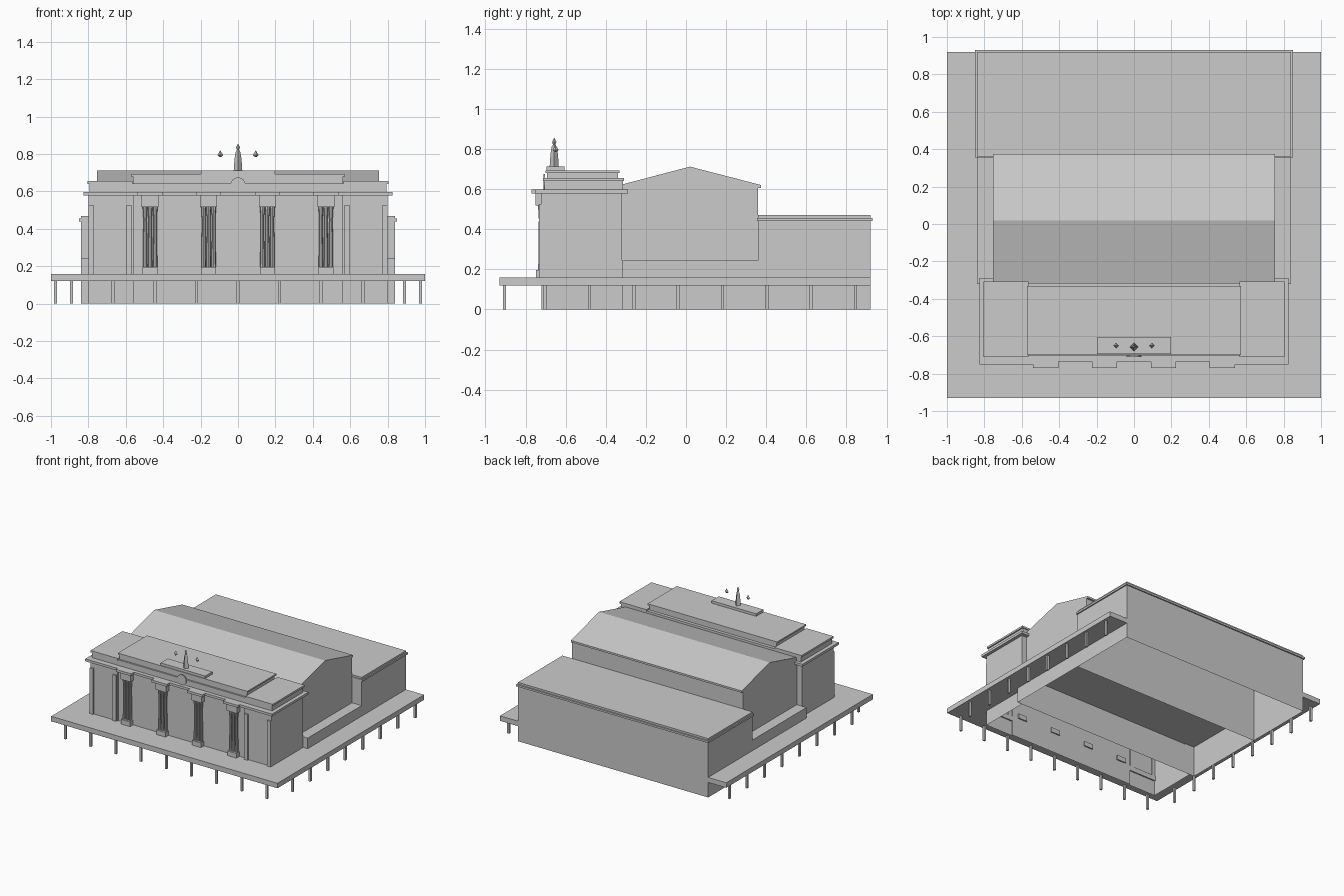
import bpy
import bmesh
import math
from mathutils import Vector

cube = bpy.data.objects.get("Cube")
if cube:
    bpy.data.objects.remove(cube, do_unlink=True)

stone = bpy.data.materials.new("pale_grey_stone")
stone.use_nodes = True
GREY = (0.6, 0.6, 0.6, 1)
stone.diffuse_color = GREY
stone.node_tree.nodes["Principled BSDF"].inputs["Base Color"].default_value = GREY


def finish(name, bm):
    mesh = bpy.data.meshes.new(name)
    bm.to_mesh(mesh)
    bm.free()
    mesh.materials.append(stone)
    obj = bpy.data.objects.new(name, mesh)
    bpy.context.collection.objects.link(obj)
    return obj


def prism(name, points, low, high, axis="z", open_base=False):
    """Extrude an outline along z, or a (y, z) outline along x."""
    bm = bmesh.new()
    place = (lambda a, b: (a, b, low)) if axis == "z" else (lambda a, b: (low, a, b))
    base = bm.faces.new([bm.verts.new(place(a, b)) for a, b in points])
    step = Vector((0, 0, high - low)) if axis == "z" else Vector((high - low, 0, 0))
    grown = bmesh.ops.extrude_face_region(bm, geom=[base], use_keep_orig=True)["geom"]
    bmesh.ops.translate(bm, vec=step, verts=[g for g in grown if isinstance(g, bmesh.types.BMVert)])
    bmesh.ops.recalc_face_normals(bm, faces=bm.faces)
    if open_base:
        bmesh.ops.delete(bm, geom=[base], context="FACES_ONLY")
    return finish(name, bm)


def box(name, x, y, z, open_base=False):
    outline = [(x[0], y[0]), (x[1], y[0]), (x[1], y[1]), (x[0], y[1])]
    return prism(name, outline, z[0], z[1], open_base=open_base)


def block(name, half, y, z, open_base=False):
    return box(name, (-half, half), y, z, open_base)


def mirrored(points):
    return points + [(-x, y) for x, y in reversed(points)]


def turned(name, x, y, profile, sides):
    """Stack of tapered drums, given (radius, height) pairs."""
    bm = bmesh.new()
    for (r0, z0), (r1, z1) in zip(profile, profile[1:]):
        drum = bmesh.ops.create_cone(bm, cap_ends=True, segments=sides,
                                     radius1=r0, radius2=r1, depth=z1 - z0)
        bmesh.ops.translate(bm, vec=(x, y, (z0 + z1) / 2), verts=drum["verts"])
    return finish(name, bm)


# Raised terrace wrapped round three sides, on thin posts
prism("terrace", mirrored([(1, -.93), (1, .92), (.84, .92), (.84, -.32), (.8, -.32), (.8, -.71)][::-1]),
      .12, .16)
posts = [(-.89 + .2225 * i, -.905) for i in range(9)]
posts += [(s * .975, .845 - .221 * i) for s in (-1, 1) for i in range(8)]
for x, y in posts:
    box("terrace_post", (x - .008, x + .008), (y - .008, y + .008), (0, .12))

# Rear wing with its moulding
block("rear_wing", .84, (.36, .92), (0, .47), open_base=True)
block("rear_moulding", .85, (.355, .93), (.44, .455))

# Low base and the gabled middle hall
block("low_base", .84, (-.32, .36), (0, .245), open_base=True)
block("middle_hall", .755, (-.32, .36), (.24, .605))
prism("gable_roof", [(-.33, .605), (.375, .605), (.375, .62), (.02, .712), (-.33, .62)],
      -.755, .755, axis="x")

# Front hall with slightly forward corner bays
prism("front_hall", mirrored([(.56, -.71), (.56, -.72), (.8, -.72), (.8, -.32)]),
      0, .578, open_base=True)
prism("front_cornice", mirrored([(.09, -.735), (.09, -.77), (.225, -.77), (.225, -.735),
                                 (.405, -.735), (.405, -.77), (.54, -.77), (.54, -.75),
                                 (.825, -.75), (.825, -.29)]), .578, .597)

# Stepped attic above the cornice
block("attic_base", .795, (-.705, -.315), (.595, .642))
for s in (-1, 1):
    box("attic_side_cap", sorted((s * .565, s * .805)), (-.712, -.308), (.64, .655))
block("attic_upper", .562, (-.692, -.34), (.6, .682))
block("attic_cap", .572, (-.7, -.332), (.68, .692))
block("crest_plinth", .197, (-.695, -.605), (.69, .712))

# Round dial on the attic front
dial = turned("dial", 0, 0, [(.04, -.004), (.04, .004)], 32)
dial.location = (0, -.707, .635)
dial.rotation_euler.x = math.pi / 2

# Pilasters framing the corner bays
for s in (-1, 1):
    for inner, outer in ((.567, .598), (.77, .798)):
        box("pilaster", sorted((s * inner, s * outer)), (-.732, -.715), (.16, .525))

# Clustered columns, each with plinth and flared capital
for x in (-.47, -.157, .157, .47):
    box("column_plinth", (x - .04, x + .04), (-.748, -.7), (.16, .197))
    for dx in (-.027, 0, .027):
        turned("column_shaft", x + dx, -.725,
               [(.012, .195), (.009, .45), (.013, .52)], 8)
    box("column_capital", (x - .045, x + .045), (-.75, -.7), (.518, .58))

# Figure and two small finials on the crest
turned("crest_figure", 0, -.657,
       [(.023, .71), (.019, .77), (.013, .81), (.006, .822), (.011, .836), (.001, .855)], 4)
for x in (-.095, .095):
    turned("crest_finial", x, -.65, [(.007, .785), (.015, .795), (.001, .818)], 4)
